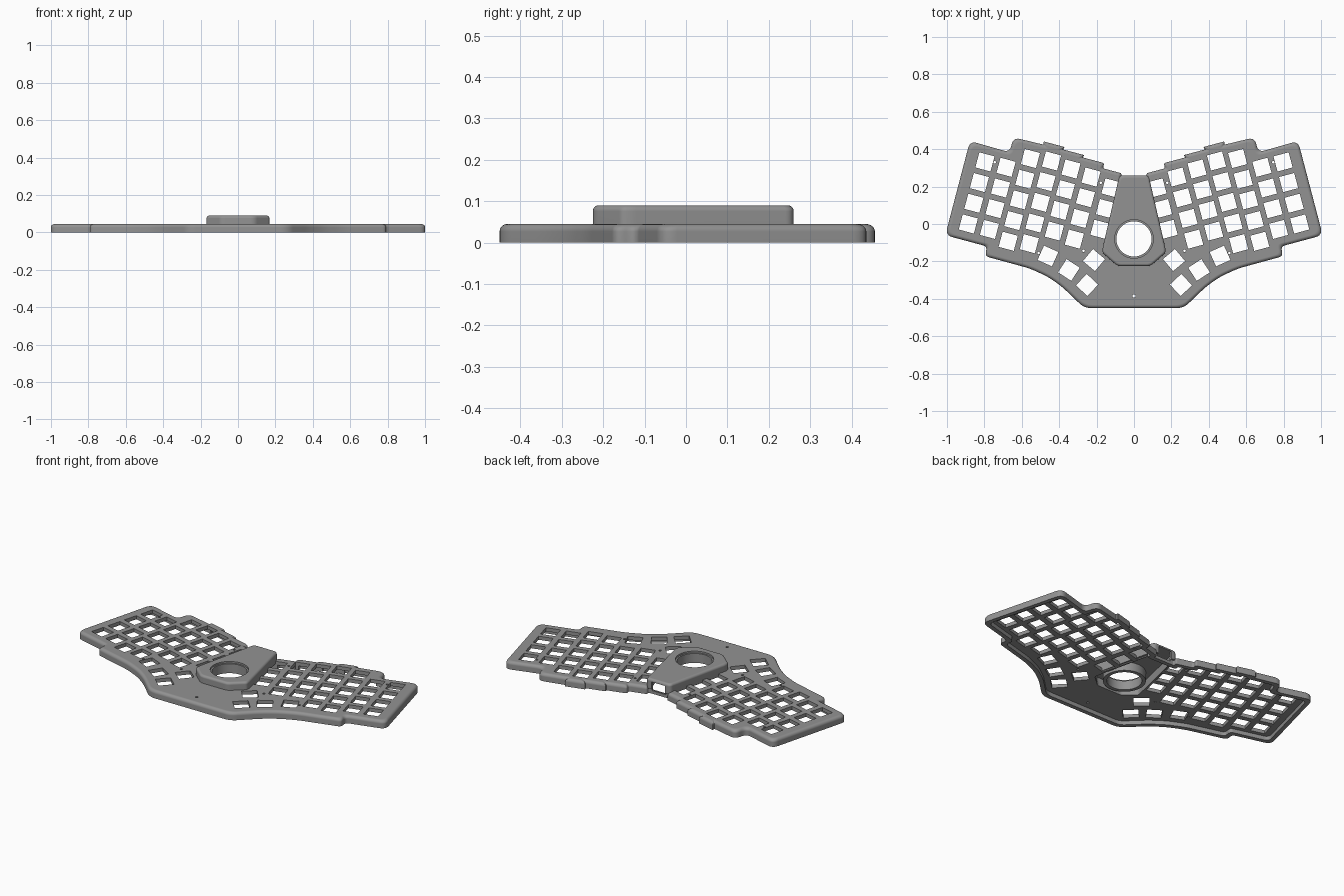
import bpy, bmesh, math
from mathutils import Vector, Matrix

if "Cube" in bpy.data.objects:
    bpy.data.objects.remove(bpy.data.objects["Cube"])

TILT = math.radians(15)
U = Vector((math.cos(TILT), math.sin(TILT)))      # row direction, right half
V = Vector((-math.sin(TILT), math.cos(TILT)))     # column direction, right half
PITCH, HOLE = 0.1145, 0.084
H, CEIL, TOP = 0.045, 0.024, 0.09                 # case top, cavity ceiling, bezel top

grey = bpy.data.materials.new("case_grey")
grey.diffuse_color = (0.29, 0.29, 0.29, 1)
grey.use_nodes = True
grey.node_tree.nodes["Principled BSDF"].inputs["Base Color"].default_value = grey.diffuse_color


def finish(name, bm, cutter=False):
    bmesh.ops.recalc_face_normals(bm, faces=bm.faces)
    me = bpy.data.meshes.new(name)
    bm.to_mesh(me)
    bm.free()
    ob = bpy.data.objects.new(name, me)
    bpy.context.collection.objects.link(ob)
    me.materials.append(grey)
    ob.hide_render = cutter
    return ob


def inset(pts, d):
    """Mitred inset of a counter-clockwise polygon."""
    out = []
    for i, p in enumerate(pts):
        a = (p - pts[i - 1]).normalized()
        b = (pts[(i + 1) % len(pts)] - p).normalized()
        na, nb = Vector((-a.y, a.x)), Vector((-b.y, b.x))
        out.append(p + (na + nb) * (d / (1 + na.dot(nb))))
    return out


def rounded(pts, r, seg=6):
    out = []
    for i, p in enumerate(pts):
        a, b = pts[i - 1] - p, pts[(i + 1) % len(pts)] - p
        t = min(r, a.length * 0.45, b.length * 0.45)
        a, b = p + a.normalized() * t, p + b.normalized() * t
        for k in range(seg + 1):
            f = k / seg
            out.append(a * (1 - f) ** 2 + p * 2 * f * (1 - f) + b * f * f)
    return out


def loft(name, pts, layers, r, cutter=False):
    """Stack rounded copies of an outline; layers are (inset, z)."""
    bm = bmesh.new()
    loops = [[bm.verts.new((q.x, q.y, z)) for q in rounded(inset(pts, d), r)] for d, z in layers]
    n = len(loops[0])
    for lo, hi in zip(loops, loops[1:]):
        for i in range(n):
            j = (i + 1) % n
            bm.faces.new((lo[i], lo[j], hi[j], hi[i]))
    bm.faces.new(loops[0][::-1])
    bm.faces.new(loops[-1])
    return finish(name, bm, cutter)


def soft_top(z, r):
    return [(r * (1 - math.cos(a)), z - r + r * math.sin(a))
            for a in (math.radians(18 * k) for k in range(6))]


def cylinder(bm, x, y, z0, z1, r, seg):
    bmesh.ops.create_cone(bm, cap_ends=True, segments=seg, radius1=r, radius2=r, depth=z1 - z0,
                          matrix=Matrix.Translation((x, y, (z0 + z1) / 2)))


def cut(ob, *cutters):
    bpy.context.view_layer.objects.active = ob
    for c in cutters:
        m = ob.modifiers.new("cut", 'BOOLEAN')
        m.operation, m.solver, m.object = 'DIFFERENCE', 'EXACT', c
        bpy.ops.object.modifier_apply(modifier=m.name)


def smooth(ob):
    bpy.ops.object.select_all(action='DESELECT')
    ob.select_set(True)
    bpy.context.view_layer.objects.active = ob
    bpy.ops.object.shade_smooth_by_angle(angle=math.radians(30))
    ob.modifiers.new("normals", 'WEIGHTED_NORMAL').keep_sharp = True


def mirrored(half):
    """Right half listed from bottom to back, closed with its mirror image."""
    return half + [Vector((-p.x, p.y)) for p in reversed(half)]


# Key columns: top key centre and key count, outer to inner
columns = [((0.797, 0.332), 4), ((0.684, 0.303), 4), ((0.554, 0.350), 5), ((0.441, 0.337), 5),
           ((0.337, 0.294), 4), ((0.230, 0.251), 4), ((0.123, 0.193), 3)]
# Thumb keys: centre and angle
thumbs = [(0.460, -0.171, 24), (0.348, -0.246, 33), (0.251, -0.326, 43), (0.214, -0.193, 40)]

# Case outline: front edge, outer wing, then stepped column tops
half = [Vector(p) for p in ((0.265, -0.45), (0.385, -0.335), (0.46, -0.282), (0.556, -0.238),
                            (0.797, -0.172), (0.785, -0.12), (1.009, -0.06), (0.877, 0.444),
                            (0.664, 0.383), (0.645, 0.463))]
for i, (k, n) in enumerate(columns[2:]):
    k = Vector(k) + V * 0.09
    if i:
        half.append(k + U * 0.07)
    half.append(k - U * (0.035 if i == 4 else 0.05))
half.append(Vector((0.07, 0.25)))
outline = mirrored(half)

# Bezel outline
bezel_line = mirrored([Vector(p) for p in ((0.088, -0.225), (0.168, -0.155), (0.168, -0.13), (0.078, 0.26))])

# Case shell and its cutters
case = loft("case_shell", outline, [(0, 0)] + soft_top(H, 0.018), 0.04)
cavity = loft("cavity_cutter", outline, [(0.025, -0.05), (0.025, CEIL)], 0.03, True)
opening = loft("opening_cutter", bezel_line, [(0.018, 0.012), (0.018, 0.2)], 0.012, True)

bm = bmesh.new()
def key(x, y, ang):
    for s in (-1, 1):
        bmesh.ops.create_cube(bm, size=1, matrix=Matrix.Translation((s * x, y, 0.03))
                              @ Matrix.Rotation(s * ang, 4, 'Z')
                              @ Matrix.Diagonal((HOLE, HOLE, 0.2, 1)))
for k, n in columns:
    for row in range(n):
        p = Vector(k) - V * PITCH * row
        key(p.x, p.y, TILT)
for x, y, a in thumbs:
    key(x, y, math.radians(a))
keys = finish("key_hole_cutter", bm, True)

bm = bmesh.new()
cylinder(bm, 0, -0.385, -0.1, 0.1, 0.008, 12)
for x, y in ((0.178, 0.22), (0.27, -0.144), (0.51, -0.155), (0.6, 0.11), (0.745, 0.33)):
    for s in (-1, 1):
        cylinder(bm, s * x, y, -0.1, 0.1, 0.007, 12)
screws = finish("screw_hole_cutter", bm, True)

# Port slot in the back wall
bm = bmesh.new()
bmesh.ops.create_cube(bm, size=1, matrix=Matrix.Translation((0, 0.26, 0.046))
                      @ Matrix.Diagonal((0.09, 0.08, 0.056, 1)))
port = finish("port_cutter", bm, True)
cut(case, cavity, opening, keys, screws, port)

# Raised centre bezel, hollow below, with a round window
bezel = loft("centre_bezel", bezel_line, [(0, 0.03)] + soft_top(TOP, 0.014), 0.02)
hollow = loft("bezel_cavity_cutter", bezel_line, [(0.015, 0), (0.015, 0.076)], 0.012, True)
bm = bmesh.new()
cylinder(bm, 0, -0.08, -0.1, 0.2, 0.103, 64)
window = finish("window_cutter", bm, True)
cut(bezel, hollow, window, port)

# Collar hanging below the window
bm = bmesh.new()
cylinder(bm, 0, -0.08, 0.025, 0.08, 0.115, 64)
collar = finish("window_collar", bm)
bm = bmesh.new()
cylinder(bm, 0, -0.08, -0.1, 0.2, 0.094, 64)
bore = finish("collar_bore_cutter", bm, True)
cut(collar, bore)

for ob in (case, bezel, collar):
    smooth(ob)
for c in (cavity, opening, keys, screws, port, hollow, window, bore):
    bpy.data.objects.remove(c)
